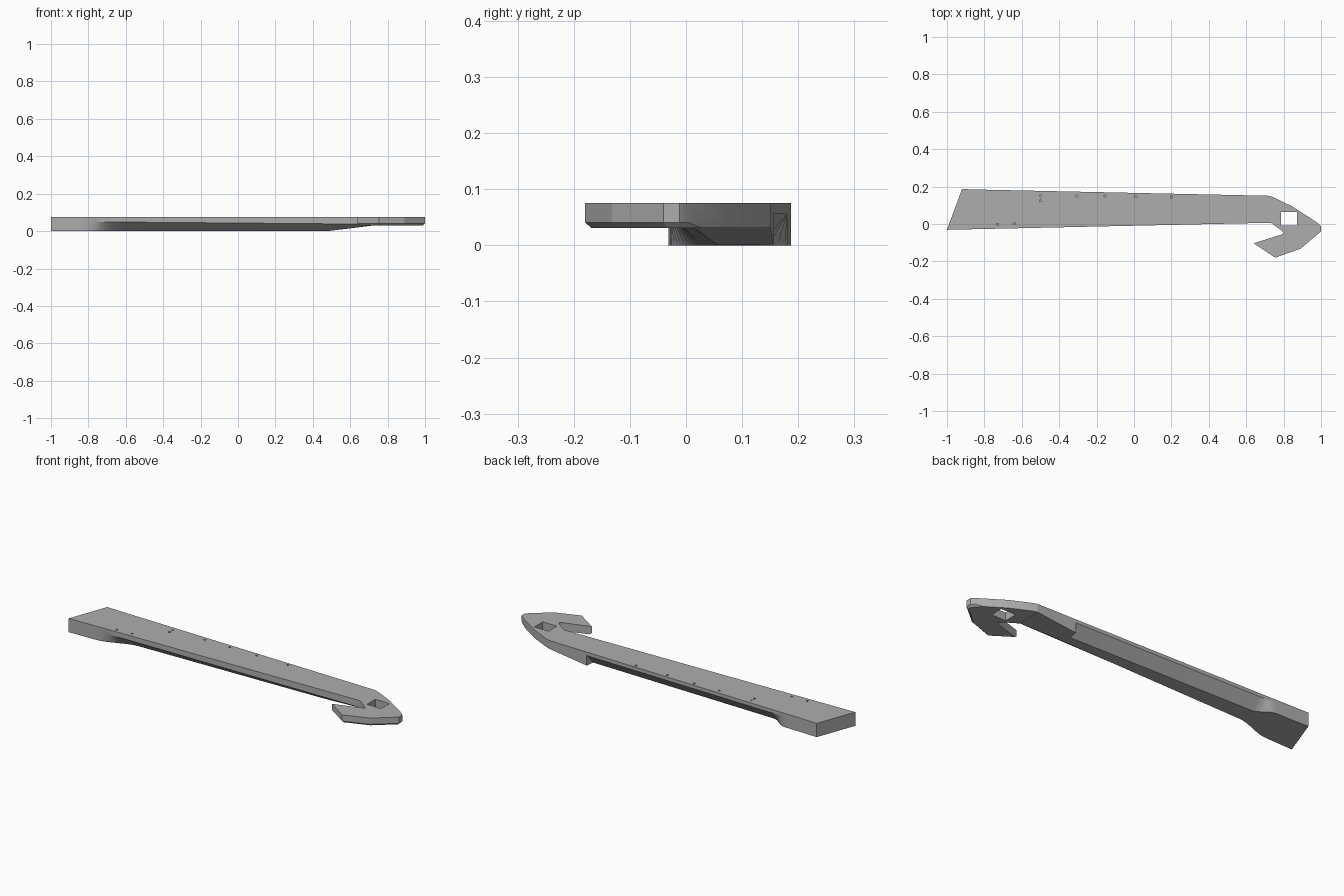
import bpy, bmesh, math
from mathutils import Matrix

cube = bpy.data.objects.get("Cube")
if cube:
    bpy.data.objects.remove(cube, do_unlink=True)

TOP, HEAD_BOTTOM, JOINT = 0.075, 0.031, 0.72

grey = bpy.data.materials.new("plain_grey")
grey.use_nodes = True
colour = (0.42, 0.42, 0.42, 1)
grey.diffuse_color = colour
grey.node_tree.nodes["Principled BSDF"].inputs["Base Color"].default_value = colour


def add_object(name, bm):
    bmesh.ops.recalc_face_normals(bm, faces=bm.faces)
    mesh = bpy.data.meshes.new(name)
    bm.to_mesh(mesh)
    bm.free()
    mesh.materials.append(grey)
    obj = bpy.data.objects.new(name, mesh)
    bpy.context.collection.objects.link(obj)
    return obj


def cut(target, cutter):
    mod = target.modifiers.new("cut", "BOOLEAN")
    mod.operation = "DIFFERENCE"
    mod.solver = "EXACT"
    mod.object = cutter
    cutter.hide_render = True
    bpy.context.view_layer.objects.active = target
    bpy.ops.object.modifier_apply(modifier=mod.name)
    bpy.data.objects.remove(cutter, do_unlink=True)


def ramp(x, start, end):
    t = min(1, max(0, (x - start) / (end - start)))
    return t * t * (3 - 2 * t)


# Neck: one six-sided section, lofted from the square heel to the head
def section(x, step=False):
    front = -0.031 + 0.0218 * (x + 1)
    back = 0.186 - 0.0214 * (x + 0.92)
    bottom = max(0, min(1, (x - 0.48) / 0.25)) * HEAD_BOTTOM
    front_z = max(0.05 - 0.0085 * (x + 0.8), bottom + 0.002)
    back_z = 0.056
    inset_f = 0.055 * ramp(x, -0.84, -0.62) * (front_z - bottom) / front_z
    inset_b = 0 if step else 0.05 * ramp(x, -0.72, -0.62)
    return [(front, TOP), (front, front_z), (front + inset_f, bottom),
            (back - inset_b, bottom), (back, back_z), (back, TOP)]


bm = bmesh.new()
rings = []
# slanted heel end
rings.append([bm.verts.new((-1 + 0.08 * (y + 0.031) / 0.217, y, z))
              for y, z in section(-0.96)])
for v, (y, z) in zip(rings[0], section(-1)):
    if y < 0:
        v.co.y, v.co.x = y, -1
heel_steps = [-0.84 + 0.02 * i for i in range(12)]
for x in heel_steps + [0.47, 0.485]:
    rings.append([bm.verts.new((x, y, z)) for y, z in section(x)])
for x in (0.49, JOINT):
    rings.append([bm.verts.new((x, y, z)) for y, z in section(x, True)])
for a, b in zip(rings, rings[1:]):
    for i in range(6):
        j = (i + 1) % 6
        bm.faces.new((a[i], a[j], b[j], b[i]))
bm.faces.new(rings[0])
bm.faces.new(rings[-1])
neck = add_object("neck", bm)

# Small round marker holes along the edges
bm = bmesh.new()
for x, y in [(-0.73, -0.002), (-0.64, 0.002), (-0.5, 0.15), (-0.5, 0.125),
             (-0.305, 0.15), (-0.155, 0.15), (0.01, 0.147), (0.2, 0.145)]:
    bmesh.ops.create_cone(bm, cap_ends=True, segments=12, radius1=0.006,
                          radius2=0.006, depth=0.03,
                          matrix=Matrix.Translation((x, y, TOP)))
cut(neck, add_object("marker_cutter", bm))

# Head: hooked outline with a chamfered lower rim
outline = [(JOINT, 0.0065), (JOINT, 0.151), (0.745, 0.143), (0.85, 0.092),
           (0.985, 0.004), (1, -0.012), (1, -0.04), (0.89, -0.132),
           (0.755, -0.18), (0.64, -0.103), (0.79, -0.056), (0.8, -0.047),
           (0.785, -0.033), (0.735, 0.005)]
bm = bmesh.new()
low = [bm.verts.new((x, y, HEAD_BOTTOM)) for x, y in outline]
high = [bm.verts.new((x, y, TOP)) for x, y in outline]
base = bm.faces.new(low)
bm.faces.new(high)
for i in range(len(low)):
    j = (i + 1) % len(low)
    bm.faces.new((low[i], low[j], high[j], high[i]))
bmesh.ops.recalc_face_normals(bm, faces=bm.faces)
rim = [e for e in base.edges if all(v.co.y < 0.005 and v.co.x > 0.6 for v in e.verts)
       and all((v.co.y < -0.1 or v.co.x > 0.88) for v in e.verts)]
bmesh.ops.bevel(bm, geom=rim, offset=0.01, segments=1, affect="EDGES")
head = add_object("head", bm)

# Square opening through the head
bm = bmesh.new()
bmesh.ops.create_cube(bm, matrix=Matrix.Translation((0.828, 0.027, 0.05))
                      @ Matrix.Diagonal((0.086, 0.072, 0.2, 1)))
cut(head, add_object("opening_cutter", bm))

# Crisp edges, soft heel blend
for obj in (neck, head):
    bpy.ops.object.select_all(action="DESELECT")
    obj.select_set(True)
    bpy.context.view_layer.objects.active = obj
    bpy.ops.object.shade_smooth_by_angle(angle=math.radians(20))
